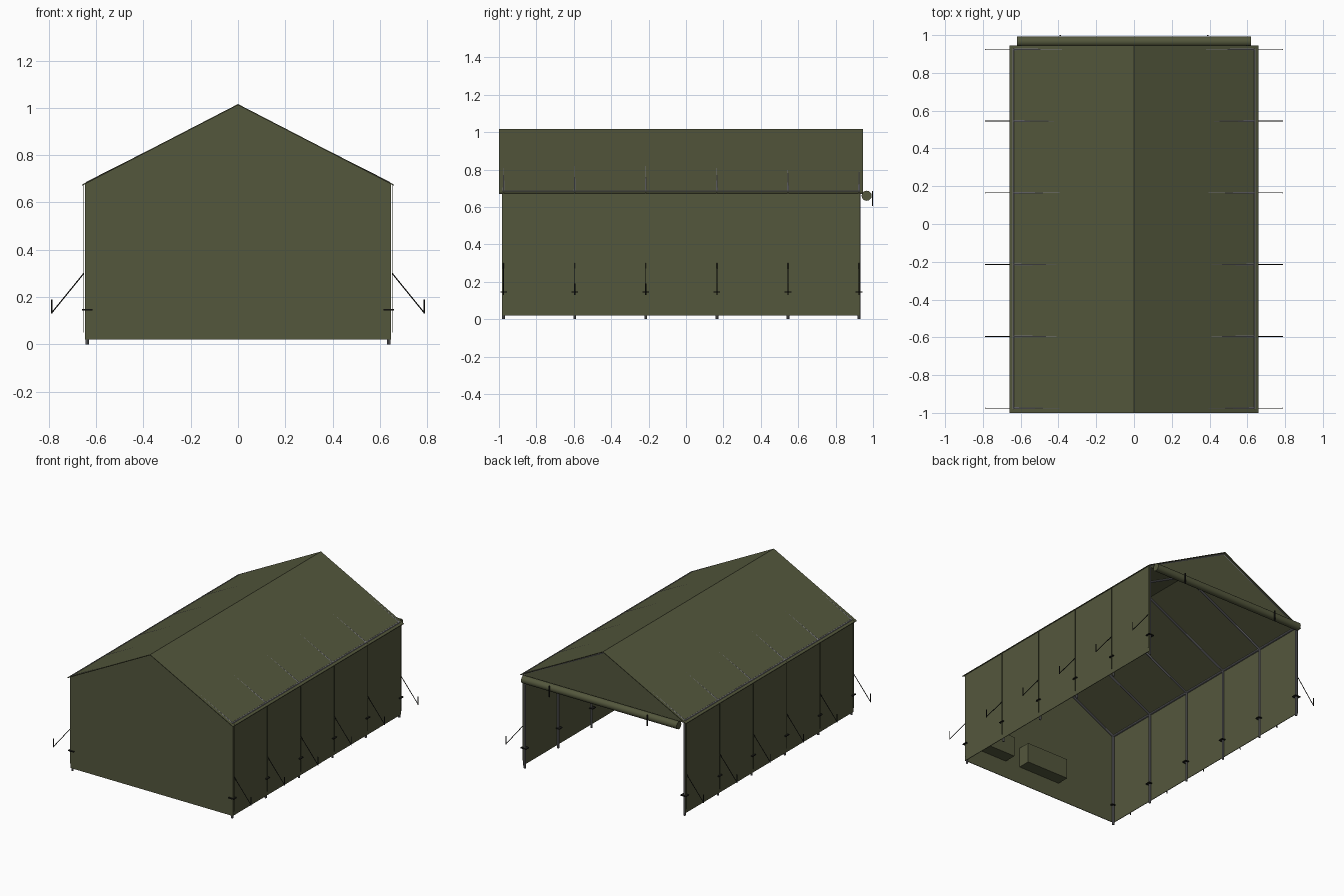
import bpy, bmesh
from mathutils import Vector

if "Cube" in bpy.data.objects:
    bpy.data.objects.remove(bpy.data.objects["Cube"])


def material(name, rgb):
    m = bpy.data.materials.new(name)
    m.diffuse_color = (*rgb, 1)
    m.use_nodes = True
    m.node_tree.nodes["Principled BSDF"].inputs["Base Color"].default_value = m.diffuse_color
    return m


OLIVE = material("olive canvas", (0.088, 0.095, 0.046))
GREY = material("grey metal", (0.17, 0.17, 0.18))
BLACK = material("black rope", (0.012, 0.012, 0.010))


def finish(bm, name, mat):
    bmesh.ops.recalc_face_normals(bm, faces=bm.faces)
    me = bpy.data.meshes.new(name)
    bm.to_mesh(me)
    bm.free()
    me.materials.append(mat)
    ob = bpy.data.objects.new(name, me)
    bpy.context.collection.objects.link(ob)
    return ob


def prism(name, profile, y0, y1, mat):
    """Extrude an (x, z) outline along y."""
    bm = bmesh.new()
    f = bm.faces.new([bm.verts.new((x, y0, z)) for x, z in profile])
    ext = bmesh.ops.extrude_face_region(bm, geom=[f])["geom"]
    bmesh.ops.translate(bm, vec=(0, y1 - y0, 0),
                        verts=[v for v in ext if isinstance(v, bmesh.types.BMVert)])
    return finish(bm, name, mat)


def box(name, x0, x1, y0, y1, z0, z1, mat):
    return prism(name, [(x0, z0), (x1, z0), (x1, z1), (x0, z1)], y0, y1, mat)


def rod(name, a, b, r, mat, sides=8):
    """Cylinder between two points."""
    a, b = Vector(a), Vector(b)
    d = b - a
    bm = bmesh.new()
    bmesh.ops.create_cone(bm, cap_ends=True, segments=sides, radius1=r, radius2=r, depth=d.length)
    ob = finish(bm, name, mat)
    ob.rotation_mode = 'QUATERNION'
    ob.rotation_quaternion = d.to_track_quat('Z', 'Y')
    ob.location = (a + b) / 2
    for p in ob.data.polygons:
        p.use_smooth = sides > 8 and len(p.vertices) == 4
    return ob


EAVE_X, EAVE_Z, TOP = 0.66, 0.675, 1.016
WALL_X, POLE_X = 0.645, 0.637
SLOPE = (TOP - EAVE_Z) / EAVE_X
POLE_Y = [-0.975 + 0.38 * i for i in range(6)]


def roof_z(x):
    return TOP - SLOPE * abs(x)


# Canvas roof sheet, a thin bent strip
t = 0.005
prism("roof", [(-EAVE_X, EAVE_Z), (0, TOP), (EAVE_X, EAVE_Z),
               (EAVE_X, EAVE_Z - t), (0, TOP - t), (-EAVE_X, EAVE_Z - t)], -1.0, 0.945, OLIVE)

# Closed front wall and open back gable
w = roof_z(WALL_X) - 0.004
prism("front_wall", [(-WALL_X, 0.02), (WALL_X, 0.02), (WALL_X, w), (0, TOP - 0.004), (-WALL_X, w)],
      -0.983, -0.979, OLIVE)
prism("back_gable", [(-WALL_X, 0.668), (WALL_X, 0.668), (WALL_X, w), (0, TOP - 0.004), (-WALL_X, w)],
      0.927, 0.931, OLIVE)

# Rolled-up back door with its two ties
rod("door_roll", (-0.62, 0.966, 0.66), (0.62, 0.966, 0.66), 0.027, OLIVE, 20)
for x in (-0.39, 0.39):
    box("roll_tie", x - 0.004, x + 0.004, 0.994, 1.0, 0.605, 0.685, BLACK)

# Two boxes hung inside the front wall
for x in (0.005, 0.465):
    box("wall_box", x - 0.17, x + 0.17, -0.979, -0.89, 0.145, 0.29, OLIVE)

for s in (-1, 1):
    # Side wall, hanging from the eave beam
    box("side_wall", s * (WALL_X - 0.002), s * (WALL_X + 0.002), -0.983, 0.931, 0.02, w, OLIVE)
    rod("eave_beam", (s * POLE_X, -0.98, 0.681), (s * POLE_X, 0.93, 0.681), 0.008, GREY)
    for y in POLE_Y:
        # Frame: upright and rafter
        rod("pole", (s * POLE_X, y, 0), (s * POLE_X, y, 0.681), 0.0075, GREY)
        rod("rafter", (s * POLE_X, y, 0.681), (0, y, TOP - 0.012), 0.0075, GREY)
        # Outer strap, foot clamp, guy rope and stake
        box("strap", s * 0.650, s * 0.653, y - 0.002, y + 0.002, 0.05, 0.68, OLIVE)
        box("clamp", s * 0.615, s * 0.660, y - 0.018, y + 0.018, 0.143, 0.149, BLACK)
        rod("guy_rope", (s * 0.652, y, 0.30), (s * 0.786, y, 0.135), 0.0025, BLACK, 6)
        rod("stake", (s * 0.787, y, 0.13), (s * 0.787, y, 0.19), 0.003, BLACK, 6)
